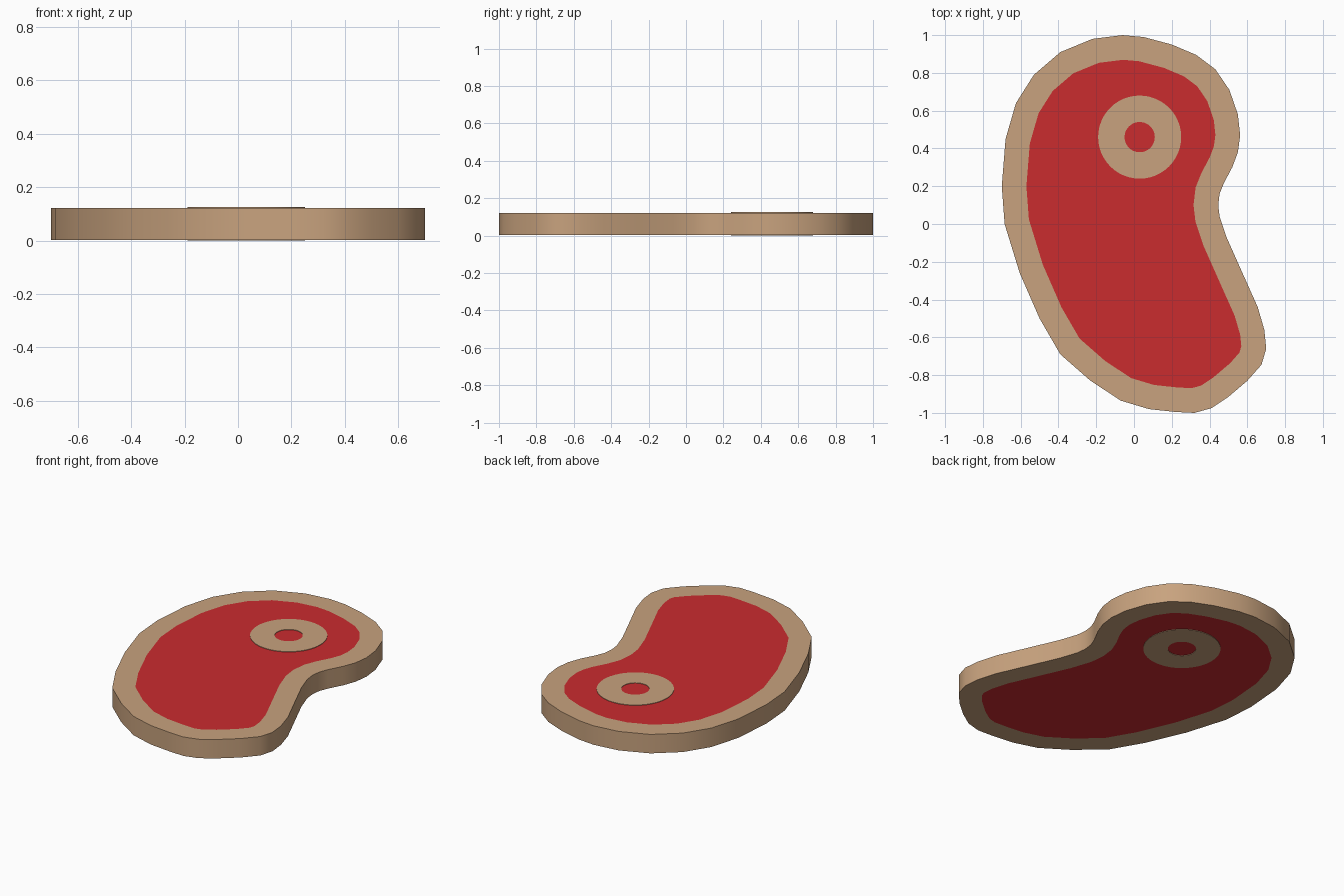
import bpy, bmesh
from math import cos, sin, tau, radians

if "Cube" in bpy.data.objects:
    bpy.data.objects.remove(bpy.data.objects["Cube"])

BODY_LOW, BODY_HIGH = 0.003, 0.122


def material(name, color):
    m = bpy.data.materials.new(name)
    m.diffuse_color = color
    m.use_nodes = True
    m.node_tree.nodes["Principled BSDF"].inputs["Base Color"].default_value = m.diffuse_color
    return m


fat = material("fat", (0.58, 0.365, 0.21, 1))
red = material("red_meat", (0.59, 0.025, 0.028, 1))


def finish(bm, name, mats):
    bmesh.ops.recalc_face_normals(bm, faces=bm.faces[:])
    mesh = bpy.data.meshes.new(name)
    bm.to_mesh(mesh)
    bm.free()
    for m in mats:
        mesh.materials.append(m)
    ob = bpy.data.objects.new(name, mesh)
    bpy.context.collection.objects.link(ob)
    bpy.ops.object.select_all(action='DESELECT')
    ob.select_set(True)
    bpy.context.view_layer.objects.active = ob
    bpy.ops.object.shade_smooth_by_angle(angle=radians(35))
    return ob


# Steak slab: extruded outline, both faces inset to leave a rim of fat
outline = [
    (-0.06, 1.0), (0.05, 0.99), (0.2, 0.95), (0.33, 0.895), (0.43, 0.82),
    (0.505, 0.71), (0.55, 0.58), (0.562, 0.47), (0.55, 0.38), (0.52, 0.30),
    (0.475, 0.215), (0.453, 0.16), (0.446, 0.10), (0.453, 0.04),
    (0.49, -0.07), (0.57, -0.25), (0.655, -0.44), (0.69, -0.56),
    (0.70, -0.66), (0.675, -0.745), (0.6, -0.83), (0.5, -0.915),
    (0.41, -0.975), (0.32, -1.0), (0.22, -0.995), (0.08, -0.98),
    (-0.07, -0.935), (-0.23, -0.83), (-0.39, -0.69), (-0.5, -0.50),
    (-0.605, -0.26), (-0.685, 0.0), (-0.70, 0.2), (-0.68, 0.45),
    (-0.625, 0.64), (-0.53, 0.79), (-0.39, 0.91), (-0.22, 0.98)]
bm = bmesh.new()
base = bm.faces.new([bm.verts.new((x, y, BODY_LOW)) for x, y in outline])
ext = bmesh.ops.extrude_face_region(bm, geom=[base], use_keep_orig=True)["geom"]
for v in ext:
    if isinstance(v, bmesh.types.BMVert):
        v.co.z = BODY_HIGH
bmesh.ops.recalc_face_normals(bm, faces=bm.faces[:])
for cap in [f for f in bm.faces if len(f.verts) == len(outline)]:
    bmesh.ops.inset_region(bm, faces=[cap], thickness=0.13,
                           use_even_offset=True, use_boundary=True)
    cap.material_index = 1
finish(bm, "steak_slab", [fat, red])

# Bone: a ring standing slightly proud of both faces, meat showing in its hole
n = 48
bm = bmesh.new()
section = [(0.22, 0.0), (0.22, 0.125), (0.08, 0.125), (0.08, 0.0)]
loops = [[bm.verts.new((0.03 + r * cos(tau * i / n), 0.46 + r * sin(tau * i / n), z))
          for i in range(n)] for r, z in section]
for a, b in zip(loops, loops[1:] + loops[:1]):
    for i in range(n):
        j = (i + 1) % n
        bm.faces.new((a[i], a[j], b[j], b[i]))
finish(bm, "bone_ring", [fat])
